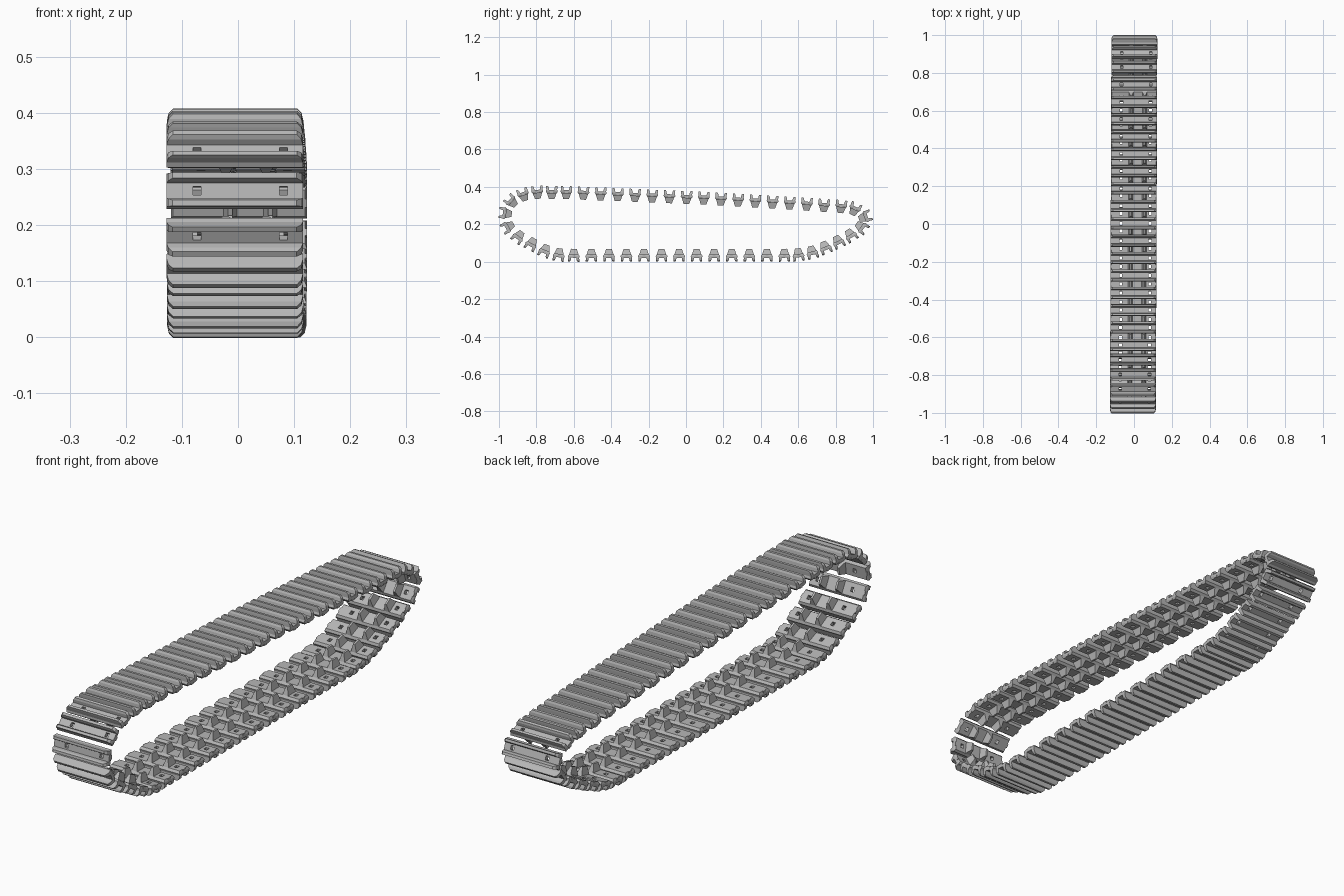
import bpy, bmesh
from mathutils import Matrix, Vector

cube = bpy.data.objects.get("Cube")
if cube:
    bpy.data.objects.remove(cube)

steel = bpy.data.materials.new("track_steel_grey")
steel.use_nodes = True
GREY = (0.47, 0.47, 0.47, 1)
steel.diffuse_color = GREY
steel.node_tree.nodes["Principled BSDF"].inputs["Base Color"].default_value = GREY


def block(bm, low, high):
    """Tapered block between two rectangles, each (x0, x1, u0, u1, v)."""
    rings = []
    for x0, x1, u0, u1, v in (low, high):
        rings.append([bm.verts.new(p) for p in
                      ((x0, u0, v), (x1, u0, v), (x1, u1, v), (x0, u1, v))])
    a, b = rings
    bm.faces.new(a[::-1])
    bm.faces.new(b)
    for i in range(4):
        j = (i + 1) % 4
        bm.faces.new((a[i], a[j], b[j], b[i]))


# One track shoe: x across the track, u along it, v outward
HALF, INNER, OUTER = 0.1215, -0.012, 0.006
SLOTS = (-0.067, 0.087)
HORNS = (-0.016, 0.056)
bm = bmesh.new()

for s in (-1, 1):
    def span(a, b):
        return sorted((s * a, s * b))
    # plate side strips with bevelled inner edge
    block(bm, (-HALF + 0.004, HALF - 0.004, *span(0.008, 0.025), INNER),
          (-HALF, HALF, *span(0.008, 0.032), -0.003))
    block(bm, (-HALF, HALF, *span(0.008, 0.032), -0.003),
          (-HALF, HALF, *span(0.008, 0.029), OUTER))
    # grouser rib with rounded-off ends
    block(bm, (-HALF, HALF, *span(0.014, 0.029), OUTER),
          (-HALF + 0.003, HALF - 0.003, *span(0.016, 0.030), 0.019))
    block(bm, (-HALF + 0.003, HALF - 0.003, *span(0.016, 0.030), 0.019),
          (-HALF + 0.011, HALF - 0.011, *span(0.020, 0.030), 0.027))

# plate middle, left open at the two sprocket slots
edges = [-HALF]
for x in SLOTS:
    edges += [x - 0.007, x + 0.007]
edges.append(HALF)
for x0, x1 in zip(edges[::2], edges[1::2]):
    block(bm, (x0, x1, -0.008, 0.008, INNER), (x0, x1, -0.008, 0.008, OUTER))

# guide horns on the inside
for x in HORNS:
    block(bm, (x - 0.004, x + 0.004, -0.015, 0.015, -0.042),
          (x - 0.012, x + 0.012, -0.025, 0.025, INNER))

bmesh.ops.recalc_face_normals(bm, faces=bm.faces)
shoe = bpy.data.meshes.new("track_shoe")
bm.to_mesh(shoe)
bm.free()
shoe.materials.append(steel)

# Runs of the closed loop in (y, z), each with its number of shoes;
# every run ends where the next one begins
RUNS = (
    # front lower curve
    (6, ((-0.973, 0.26), (-0.966, 0.19), (-0.91, 0.132), (-0.84, 0.093),
         (-0.77, 0.055), (-0.69, 0.03))),
    # bottom straight
    (12, ((-0.6, 0.027),)),
    # back curve
    (9, ((0.526, 0.027), (0.6, 0.029), (0.69, 0.045), (0.77, 0.078),
         (0.85, 0.115), (0.92, 0.155), (0.965, 0.2), (0.973, 0.235),
         (0.915, 0.286))),
    # top straight
    (16, ((0.83, 0.302), (0.6, 0.318), (0.1, 0.347))),
    # front upper curve
    (5, ((-0.64, 0.377), (-0.8, 0.378), (-0.89, 0.362), (-0.95, 0.32))))


def spaced(points, count):
    """Points evenly spaced along a polyline, without its end."""
    lengths = [(b - a).length for a, b in zip(points, points[1:])]
    result = []
    for i in range(count):
        rest, k = sum(lengths) * i / count, 0
        while rest > lengths[k]:
            rest -= lengths[k]
            k += 1
        result.append(points[k].lerp(points[k + 1], rest / lengths[k]))
    return result


centres = []
for i, (count, points) in enumerate(RUNS):
    end = RUNS[(i + 1) % len(RUNS)][1][0]
    centres += spaced([Vector(p) for p in (*points, end)], count)

# Place the shoes, each turned along the line through its neighbours
for i, (y, z) in enumerate(centres):
    after = centres[(i + 1) % len(centres)]
    ty, tz = (after - centres[i - 1]).normalized()
    link = bpy.data.objects.new(f"track_shoe_{i + 1}", shoe)
    link.matrix_world = Matrix((
        (1, 0, 0, 0.004 * y - 0.002),
        (0, -ty, tz, y),
        (0, -tz, -ty, z),
        (0, 0, 0, 1)))
    bpy.context.collection.objects.link(link)
